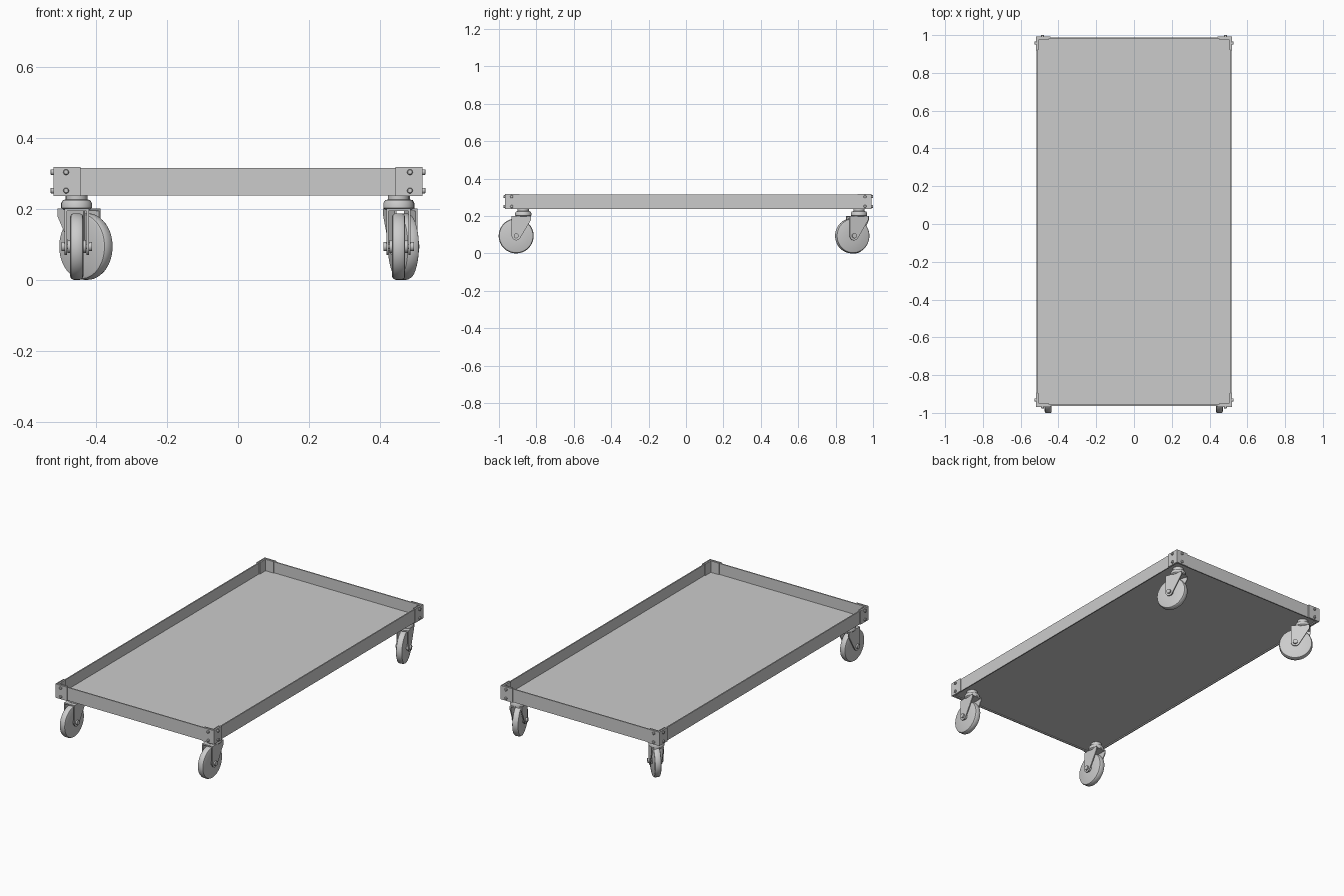
import bpy, bmesh
from math import sin, cos, pi, radians
from mathutils import Matrix, Vector

if "Cube" in bpy.data.objects:
    bpy.data.objects.remove(bpy.data.objects["Cube"])

X, Y0, Y1 = 0.515, -0.963, 0.988      # outer tray extents
Z0, Z1 = 0.237, 0.315


def finish(name, bm, smooth=False):
    bmesh.ops.recalc_face_normals(bm, faces=bm.faces)
    me = bpy.data.meshes.new(name)
    bm.to_mesh(me)
    bm.free()
    ob = bpy.data.objects.new(name, me)
    bpy.context.collection.objects.link(ob)
    if smooth:
        bpy.ops.object.select_all(action='DESELECT')
        ob.select_set(True)
        bpy.context.view_layer.objects.active = ob
        bpy.ops.object.shade_smooth_by_angle(angle=radians(35))
    return ob


def add_box(bm, lo, hi):
    lo, hi = Vector(lo), Vector(hi)
    size = hi - lo
    m = Matrix.Translation((lo + hi) / 2) @ Matrix.Diagonal((abs(size.x), abs(size.y), abs(size.z), 1))
    bmesh.ops.create_cube(bm, size=1, matrix=m)


def add_prism(bm, pts, axis_map, depth):
    """Extrude a closed outline mapped into 3D by axis_map."""
    f = bm.faces.new([bm.verts.new(axis_map(p)) for p in pts])
    r = bmesh.ops.extrude_face_region(bm, geom=[f])
    bmesh.ops.translate(bm, vec=depth, verts=[v for v in r['geom'] if isinstance(v, bmesh.types.BMVert)])


def add_lathe(bm, profile, matrix, n=48):
    """Revolve (radius, height) points around local z, with end caps."""
    rings = [[bm.verts.new(matrix @ Vector((r * cos(2 * pi * i / n), r * sin(2 * pi * i / n), h)))
              for i in range(n)] for r, h in profile]
    for a, b in zip(rings, rings[1:]):
        for i in range(n):
            bm.faces.new((a[i], a[(i + 1) % n], b[(i + 1) % n], b[i]))
    bm.faces.new(rings[0])
    bm.faces.new(rings[-1])


# tray floor
bm = bmesh.new()
add_box(bm, (-X + .005, Y0 + .005, .243), (X - .005, Y1 - .005, .25))
finish("tray_floor", bm)

# tray side walls
t = 0.007
for s, name in ((-1, "left_wall"), (1, "right_wall")):
    bm = bmesh.new()
    add_box(bm, (s * X, Y0, Z0), (s * (X - t), Y1, Z1))
    finish(name, bm)
for y, s, name in ((Y0, 1, "front_wall"), (Y1, -1, "back_wall")):
    bm = bmesh.new()
    add_box(bm, (-X + t, y, Z0), (X - t, y + s * t, Z1))
    finish(name, bm)

# corner brackets (outer and inner angle plates) with two bolts per face
for sx in (-1, 1):
    for ye, sy in ((Y0, -1), (Y1, 1)):
        tag = ("left" if sx < 0 else "right") + ("_front" if sy < 0 else "_back")
        bm = bmesh.new()
        for off, th, leg, zb in ((.005, .005, .072, .236), (-t, .005, .065, .25)):
            L = [(off, off), (-leg, off), (-leg, off - th), (off - th, off - th), (off - th, -leg), (off, -leg)]
            add_prism(bm, L, lambda p, z=zb: (sx * (X + p[0]), ye + sy * p[1], z), (0, 0, .318 - zb))
        finish("bracket_" + tag, bm)
        bm = bmesh.new()
        head = [(.008, 0), (.008, .006), (.006, .008)]
        for z in (.251, .303):
            add_lathe(bm, head, Matrix.Translation((sx * (X + .005), ye - sy * .031, z))
                      @ Matrix.Rotation(sx * pi / 2, 4, 'Y'), 16)
            add_lathe(bm, head, Matrix.Translation((sx * (X - .031), ye + sy * .005, z))
                      @ Matrix.Rotation(-sy * pi / 2, 4, 'X'), 16)
        finish("bolts_" + tag, bm, True)

AXLE_Y, AXLE_Z = -.038, .0935


def caster(tag, x, y, angle):
    place = Matrix.Translation((x, y, 0)) @ Matrix.Rotation(radians(angle), 4, 'Z')
    axle = Matrix.Translation((0, AXLE_Y, AXLE_Z)) @ Matrix.Rotation(pi / 2, 4, 'Y')

    # swivel stem and bearing
    bm = bmesh.new()
    add_lathe(bm, [(.036, .196), (.043, .202), (.043, .215), (.038, .224), (.03, .226), (.03, .244)],
              Matrix.Identity(4))
    finish("swivel_" + tag, bm, True).matrix_world = place

    # fork: crown plate and two tapered cheeks
    bm = bmesh.new()
    add_box(bm, (-.034, -.062, .194), (.034, .042, .201))
    R = .024
    arc = [(AXLE_Y + R * cos(a), AXLE_Z + R * sin(a))
           for a in [radians(180 + i * 15) for i in range(11)]]
    outline = [(-.062, .201)] + arc + [(.042, .18), (.042, .201)]
    for s in (-1, 1):
        add_prism(bm, outline, lambda p, s=s: (s * .028, p[0], p[1]), (s * .006, 0, 0))
    finish("fork_" + tag, bm, True).matrix_world = place

    # wheel with rounded tread edges
    bm = bmesh.new()
    add_lathe(bm, [(.018, -.026), (.018, -.0185), (.084, -.0185), (.090, -.016), (.0935, -.009),
                   (.0935, .009), (.090, .016), (.084, .0185), (.018, .0185), (.018, .026)], axle, 64)
    finish("wheel_" + tag, bm, True).matrix_world = place

    # axle with end nuts
    bm = bmesh.new()
    add_lathe(bm, [(.013, -.043), (.013, -.034), (.007, -.034), (.007, .034),
                   (.013, .034), (.013, .043)], axle, 24)
    finish("axle_" + tag, bm, True).matrix_world = place


caster("left_front", -.454, -.87, 0)
caster("right_front", .452, -.87, 0)
caster("left_back", -.455, .925, 45)
caster("right_back", .454, .925, 18)
